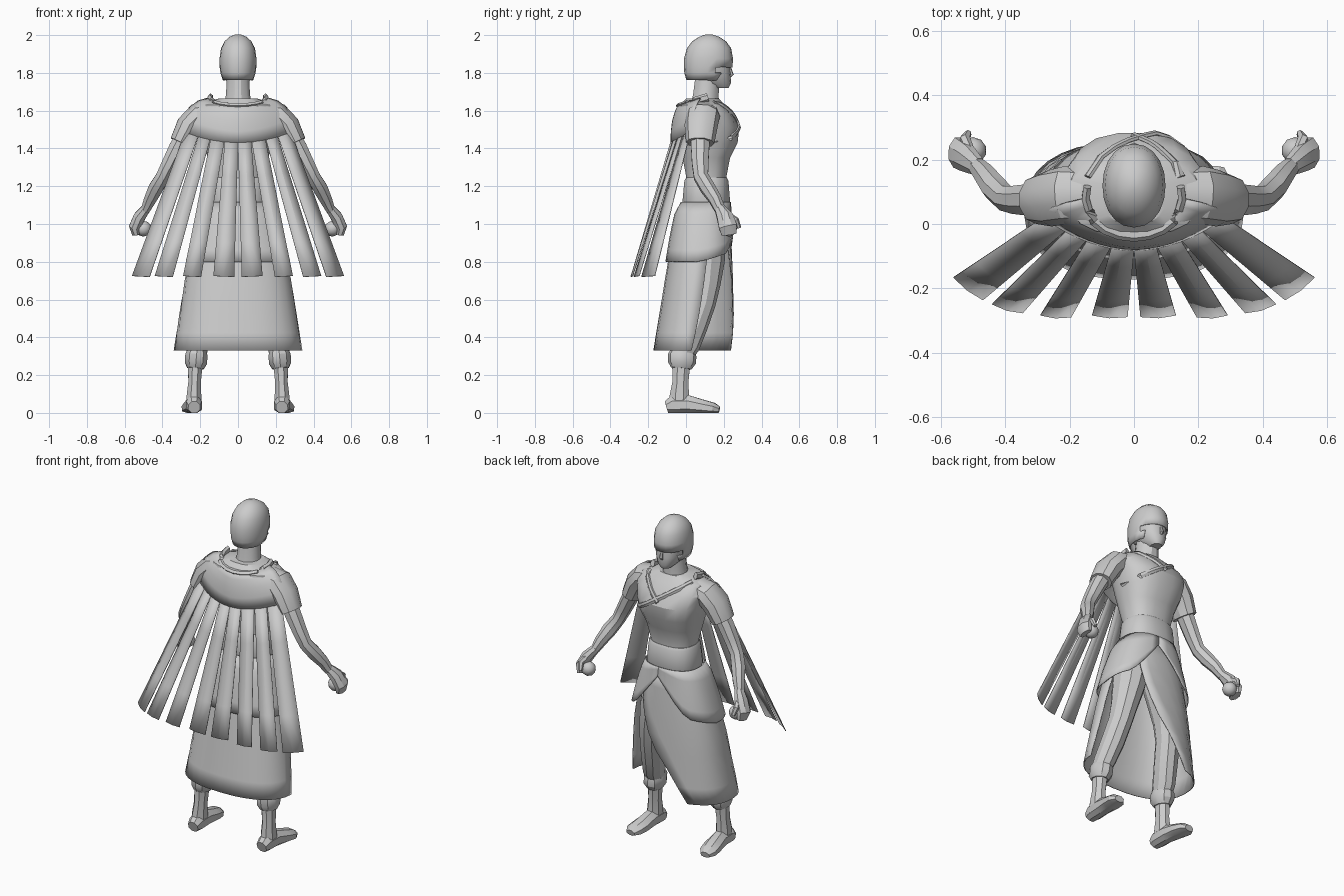
import bpy, bmesh, math
from mathutils import Vector as V

if "Cube" in bpy.data.objects:
    bpy.data.objects.remove(bpy.data.objects["Cube"])

mat = bpy.data.materials.new("plain grey")
mat.diffuse_color = (0.6, 0.6, 0.6, 1)
mat.use_nodes = True
mat.node_tree.nodes["Principled BSDF"].inputs["Base Color"].default_value = mat.diffuse_color


def finish(name, bm, angle=30, thick=0):
    bmesh.ops.recalc_face_normals(bm, faces=bm.faces)
    me = bpy.data.meshes.new(name)
    bm.to_mesh(me)
    bm.free()
    me.materials.append(mat)
    ob = bpy.data.objects.new(name, me)
    bpy.context.collection.objects.link(ob)
    bpy.ops.object.select_all(action='DESELECT')
    ob.select_set(True)
    bpy.context.view_layer.objects.active = ob
    bpy.ops.object.shade_smooth_by_angle(angle=math.radians(angle))
    if thick:
        m = ob.modifiers.new("thickness", 'SOLIDIFY')
        m.thickness = thick
        m.offset = 0
    return ob


def skin(rows, closed=True, cap=True):
    """Bridge rows of points into a surface."""
    bm = bmesh.new()
    vs = [[bm.verts.new(p) for p in r] for r in rows]
    n = len(rows[0])
    for a, b in zip(vs, vs[1:]):
        for i in range(n if closed else n - 1):
            j = (i + 1) % n
            bm.faces.new((a[i], a[j], b[j], b[i]))
    if closed and cap:
        bm.faces.new(vs[0])
        bm.faces.new(vs[-1])
    return bm


def oval(a, z, y0, y1, rx, p=2.3):
    """Point on a horizontal rounded section between y0 and y1."""
    c, s = math.cos(a), math.sin(a)
    f = lambda v: math.copysign(abs(v) ** (2 / p), v)
    return (rx * f(c), (y0 + y1) / 2 + (y1 - y0) / 2 * f(s), z)


def loft(rings, n=16, p=2.3, cap=True):
    return skin([[oval(2 * math.pi * i / n, *r, p) for i in range(n)] for r in rings], cap=cap)


def tube(pts, n=8, s=1, floor=-1):
    """Limb through (x, y, z, r_side, r_depth) points; s mirrors x."""
    rows = []
    for i, q in enumerate(pts):
        t = (V(pts[min(i + 1, len(pts) - 1)][:3]) - V(pts[max(i - 1, 0)][:3])).normalized()
        ref = V((0, 0, 1)) if abs(t.y) > 0.85 else V((0, 1, 0))
        u = t.cross(ref).normalized()
        w = u.cross(t)
        row = []
        for k in range(n):
            a = 2 * math.pi * (k + 0.5) / n
            v = V(q[:3]) + u * q[3] * math.cos(a) + w * q[4] * math.sin(a)
            row.append((s * v.x, v.y, max(v.z, floor)))
        rows.append(row)
    return skin(rows)


def at(rings, z):
    """Interpolate a section of a ring list (z, y0, y1, rx) at height z."""
    rings = sorted(rings)
    z = min(max(z, rings[0][0]), rings[-1][0])
    for a, b in zip(rings, rings[1:]):
        if z <= b[0]:
            k = (z - a[0]) / (b[0] - a[0])
            return [z] + [a[i] + (b[i] - a[i]) * k for i in (1, 2, 3)]


# head, hair cap and neck
finish("head", loft([(1.72, .15, .225, .03), (1.745, .08, .238, .055), (1.79, .03, .236, .077),
                     (1.85, .01, .234, .085), (1.9, .02, .225, .08)]))
hair = loft([(1.762, .005, .2, .078), (1.8, -.006, .235, .09), (1.83, -.008, .243, .094),
             (1.875, -.008, .246, .095), (1.93, .008, .236, .087), (1.965, .035, .21, .069),
             (1.988, .07, .175, .044), (2.0, .105, .14, .015)], 20, 2.1)
low = [f for f in hair.faces if f.calc_center_median().z < 1.83 and f.calc_center_median().y > .17]
bmesh.ops.delete(hair, geom=low + [f for f in hair.faces if f.calc_center_median().z < 1.765], context='FACES')
finish("hair", hair, 40, .006)
finish("nose", tube([(0, .232, 1.83, .006, .006), (0, .243, 1.79, .012, .01), (0, .232, 1.78, .01, .006)], 6))
finish("neck", tube([(0, .1, 1.6, .085, .085), (0, .105, 1.68, .066, .07), (0, .115, 1.79, .06, .066)], 12))

# torso
torso = [(1.08, -.01, .22, .15), (1.25, 0, .215, .135), (1.35, -.02, .235, .16), (1.43, -.035, .275, .185),
         (1.51, -.045, .284, .205), (1.58, -.045, .25, .225), (1.63, -.035, .205, .205), (1.665, 0, .175, .1)]
finish("tunic", loft(torso, 18, 2.5))

# waist sash
finish("sash", loft([(1.1, -.015, .228, .152), (1.12, -.02, .235, .158), (1.23, -.01, .226, .146),
                     (1.245, 0, .217, .138)], 18, 2.5))


def chest(x, z):
    z, y0, y1, rx = at(torso, z)
    k = max(0, 1 - abs(x / rx) ** 2.5) ** .4
    return (x, (y0 + y1) / 2 + (y1 - y0) / 2 * k + .002, z)


# collar roll around the neck, and crossed lapel bands
ring = []
for i in range(13):
    a = math.radians(165 + 210 * i / 12)
    ring.append((.15 * math.cos(a), .085 + .118 * math.sin(a), 1.662 + .035 * math.sin(a), .014, .022))
finish("collar", tube(ring, 6))
for s, end, name in ((-1, (.19, 1.43), "long_lapel"), (1, (.0, 1.53), "short_lapel")):
    pts = []
    for i in range(9):
        k = i / 8
        x, z = s * .145 + (end[0] - s * .145) * k, 1.645 + (end[1] - 1.645) * k
        pts.append((*chest(x, z), .016, .009))
    finish(name, tube(pts, 6))

# overskirt with a notch at the front
over = [(1.115, -.025, .235, .165), (1.05, -.06, .24, .2), (.93, -.085, .253, .24), (.78, -.11, .264, .28)]
rows = []
for j in range(6):
    row = []
    for i in range(33):
        d = 360 * i / 32
        n = max(0, 1 - min(d, 360 - d) / 42)
        bottom = .8 + .06 * math.cos(math.radians(d)) * (d < 90 or d > 270) + .2 * n ** 1.3
        row.append(oval(math.radians(86 + d), *at(over, 1.115 + (bottom - 1.115) * j / 5), 2.5))
    rows.append(row)
finish("overskirt", skin(rows, False), 30, .006)

# long wrap skirt, open over one leg
long = [(1.08, -.035, .225, .16), (.9, -.075, .238, .235), (.7, -.11, .247, .28), (.33, -.17, .255, .338)]
rows = []
for j in range(9):
    k = j / 8
    a0, a1 = 45 + 72 * k ** 1.2, 375 - 17 * k
    rows.append([oval(math.radians(a0 + (a1 - a0) * i / 22), *at(long, 1.08 - .75 * k), 2.4) for i in range(23)])
finish("wrap_skirt", skin(rows, False), 30, .006)

# cape yoke over the shoulders
def edge(u):
    return V((.28 * u, -.078 + .1 * u * u, 1.43 + .055 * u * u))


rows = []
for j in range(5):
    k = j / 4
    row = []
    for i in range(17):
        u = -1 + i / 8
        a = math.radians(270 + 90 * u)
        top = V((.15 * math.cos(a), .08 + .118 * math.sin(a), 1.668 + .035 * math.sin(a)))
        b = math.sin(math.pi * k)
        row.append(top.lerp(edge(u), k) + V((.04 * u, -.012 * (1 - abs(u)), .012 + .028 * abs(u))) * b)
    rows.append(row)
finish("cape_yoke", skin(rows, False), 25, .008)

# cape strips: top span in yoke units, then bottom corners
strips = [(0, .25, (.02, -.287), (.13, -.282)), (.26, .52, (.195, -.288), (.29, -.282)),
          (.53, .75, (.345, -.275), (.44, -.248)), (.76, 1, (.468, -.235), (.56, -.165))]
for s in (-1, 1):
    side = "left" if s < 0 else "right"
    for n, (u0, u1, b0, b1) in enumerate(strips):
        rows = []
        for j in range(5):
            k = j / 4
            p = edge(u0).lerp(V((*b0, .72)), k)
            q = edge(u1).lerp(V((*b1, .725)), k)
            m = (p + q) / 2 + V((.002, -.006, 0))
            rows.append([(s * v.x, v.y, v.z) for v in (p, m, q)])
        finish(f"cape_strip_{side}_{n + 1}", skin(rows, False), 15, .005)

    # sleeve, arm and fist
    finish("sleeve_" + side, tube([(.15, .09, 1.59, .06, .085), (.21, .09, 1.575, .07, .09),
                                   (.26, .08, 1.52, .07, .088), (.305, .075, 1.43, .06, .075)], 10, s))
    finish("arm_" + side, tube([(.27, .08, 1.5, .05, .055), (.325, .075, 1.4, .046, .052),
                                (.365, .075, 1.32, .042, .047), (.4, .08, 1.25, .038, .042),
                                (.435, .115, 1.19, .042, .042), (.465, .155, 1.13, .035, .036),
                                (.49, .18, 1.075, .026, .03)], 8, s))
    finish("hand_" + side, tube([(.485, .178, 1.085, .026, .03), (.52, .205, 1.04, .034, .046),
                                 (.547, .222, .985, .032, .052), (.54, .228, .945, .022, .042)], 8, s))
    bm = bmesh.new()
    bmesh.ops.create_icosphere(bm, subdivisions=2, radius=.042)
    bmesh.ops.translate(bm, verts=bm.verts, vec=(s * .5, .228, .975))
    finish("curled_fingers_" + side, bm)
    finish("thumb_" + side, tube([(.51, .22, 1.05, .018, .018), (.525, .265, 1.02, .017, .017),
                                  (.515, .282, .98, .011, .011)], 6, s))

    # trouser leg, cuff, shin and shoe
    finish("trouser_" + side, tube([(.085, .1, 1.04, .085, .105), (.105, .1, .92, .1, .11),
                                    (.13, .105, .8, .088, .1), (.155, .1, .68, .074, .082),
                                    (.172, .085, .58, .067, .072), (.192, .045, .46, .066, .07),
                                    (.212, .005, .36, .06, .07), (.22, -.02, .31, .055, .062)], 10, s))
    finish("cuff_" + side, tube([(.215, -.015, .335, .05, .06), (.22, -.02, .305, .062, .076),
                                 (.223, -.022, .265, .062, .074), (.226, -.025, .235, .046, .054)], 10, s))
    finish("shin_" + side, tube([(.225, -.025, .27, .042, .052), (.23, -.03, .16, .036, .046),
                                 (.233, -.035, .09, .042, .056), (.234, -.035, .02, .045, .06)], 8, s))
    finish("shoe_" + side, tube([(.232, -.103, .03, .034, .035), (.233, -.07, .04, .045, .058),
                                 (.235, .01, .042, .046, .056), (.242, .09, .03, .054, .042),
                                 (.25, .145, .022, .052, .034), (.252, .176, .015, .03, .02)], 8, s, 0))
